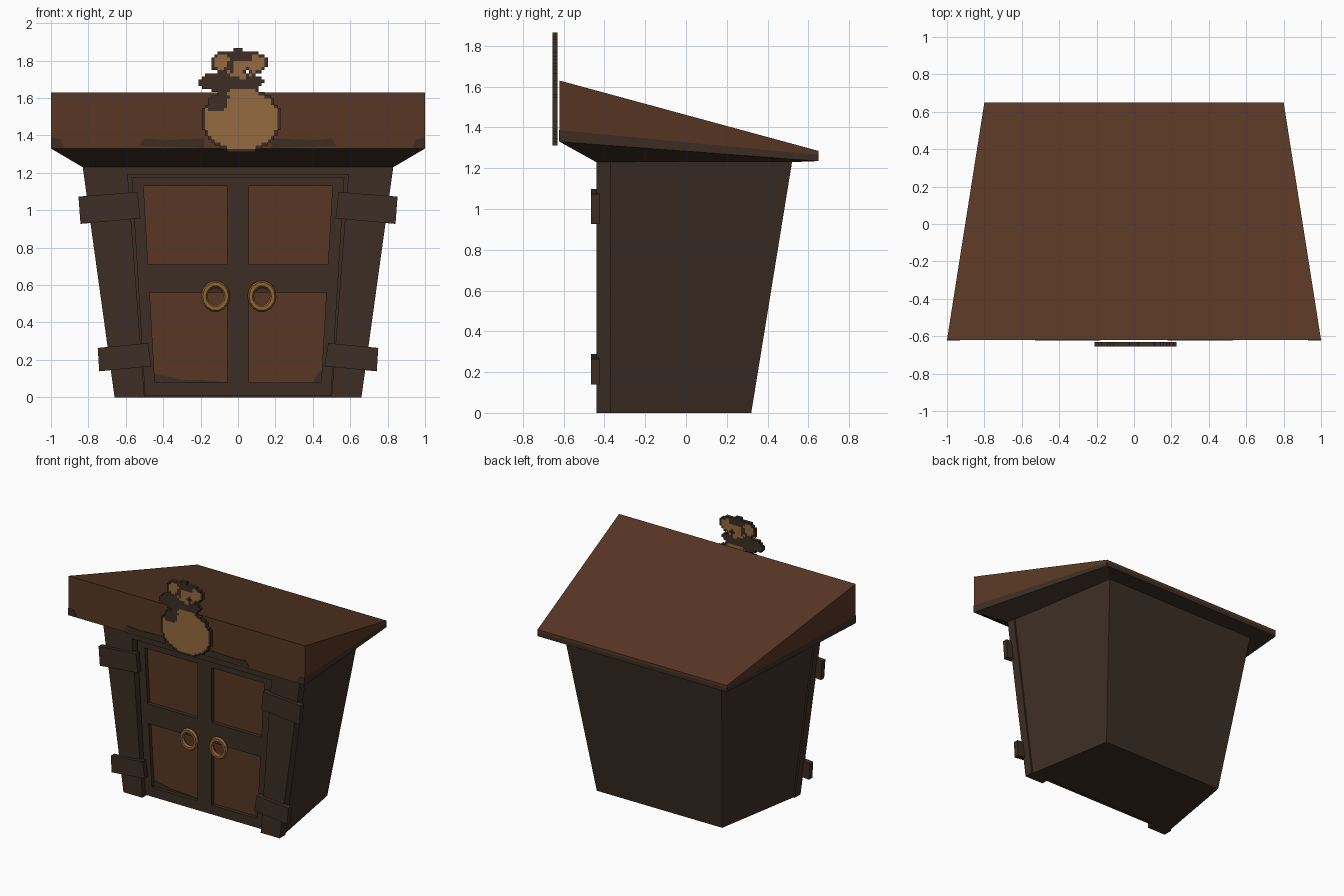
import bpy, bmesh, math

if "Cube" in bpy.data.objects:
    bpy.data.objects.remove(bpy.data.objects["Cube"])


def material(name, rgb):
    m = bpy.data.materials.new(name)
    m.diffuse_color = (*rgb, 1)
    m.use_nodes = True
    m.node_tree.nodes["Principled BSDF"].inputs["Base Color"].default_value = m.diffuse_color
    return m


DARK = material("dark_wood", (0.046, 0.027, 0.018))
BROWN = material("red_brown_wood", (0.099, 0.038, 0.018))
TAN = material("tan_cloth", (0.30, 0.148, 0.050))
BRASS = material("old_brass", (0.27, 0.125, 0.035))


def finish(name, bm, mats):
    bmesh.ops.remove_doubles(bm, verts=bm.verts, dist=1e-5)
    bmesh.ops.recalc_face_normals(bm, faces=bm.faces)
    me = bpy.data.meshes.new(name)
    bm.to_mesh(me)
    bm.free()
    for m in mats:
        me.materials.append(m)
    ob = bpy.data.objects.new(name, me)
    bpy.context.collection.objects.link(ob)
    return ob


def prism(name, pts, y0, y1, mat):
    """Front-view outline (x, z) extruded from y0 to y1."""
    bm = bmesh.new()
    a = [bm.verts.new((x, y0, z)) for x, z in pts]
    b = [bm.verts.new((x, y1, z)) for x, z in pts]
    bm.faces.new(a)
    bm.faces.new(b[::-1])
    for i in range(len(pts)):
        j = (i + 1) % len(pts)
        bm.faces.new((a[i], b[i], b[j], a[j]))
    return finish(name, bm, [mat])


def both(name, pts, y0, y1, mat):
    """The same prism on the right and the left side."""
    prism(name + "_right", pts, y0, y1, mat)
    prism(name + "_left", [(-x, z) for x, z in pts], y0, y1, mat)


def loft(name, rings, mats, rule):
    """Stack of four-cornered rings, front-left corner first."""
    bm = bmesh.new()
    vs = [[bm.verts.new(p) for p in r] for r in rings]
    bm.faces.new(vs[0])
    bm.faces.new(vs[-1]).material_index = rule(len(rings), 0)
    for k in range(len(rings) - 1):
        for i in range(4):
            j = (i + 1) % 4
            f = bm.faces.new((vs[k][i], vs[k][j], vs[k + 1][j], vs[k + 1][i]))
            f.material_index = rule(k, i)
    return finish(name, bm, mats)


def ring(fx, fy, fz, bx, by, bz):
    return [(-fx, fy, fz), (fx, fy, fz), (bx, by, bz), (-bx, by, bz)]


# Cabinet body, tapering downwards and towards the back
loft("cabinet_body",
     [ring(0.648, -0.37, 0, 0.53, 0.32, 0), ring(0.818, -0.37, 1.23, 0.665, 0.52, 1.23)],
     [DARK], lambda k, i: 0)

# Front frame around the door opening
prism("front_frame",
      [(-0.66, 0), (-0.83, 1.23), (0.83, 1.23), (0.66, 0),
       (0.50, 0), (0.59, 1.19), (-0.59, 1.19), (-0.50, 0)], -0.44, -0.37, DARK)

# Roof: sloped underside, dark lower edge on sides and back, brown above
loft("roof",
     [ring(0.83, -0.44, 1.23, 0.665, 0.52, 1.23),
      ring(1.0, -0.62, 1.33, 0.80, 0.65, 1.235),
      ring(1.0, -0.62, 1.387, 0.80, 0.65, 1.265),
      ring(1.0, -0.62, 1.63, 0.80, 0.65, 1.285)],
     [DARK, BROWN],
     lambda k, i: 1 if k >= 2 or (k == 1 and i == 0) else 0)

# Dark worn patches along the lower edge of the roof front
both("roof_wear_corner", [(0.93, 1.333), (1.0, 1.333), (1.0, 1.387), (0.95, 1.38)], -0.624, -0.619, DARK)
both("roof_wear_middle", [(0.18, 1.333), (0.53, 1.343), (0.50, 1.385), (0.40, 1.375), (0.18, 1.385)],
     -0.624, -0.619, DARK)


# Door leaves: stiles, rails and recessed panels
def outer(z):
    return 0.50 + 0.09 * z / 1.19


def edge(z):
    return 0.44 + 0.065 * z / 1.13


both("door_outer_stile", [(edge(0.01), 0.01), (outer(0.01) - 0.003, 0.01),
                          (outer(1.17) - 0.02, 1.175), (edge(1.175), 1.175)], -0.405, -0.36, DARK)
prism("door_middle_stile", [(-0.06, 0.01), (0.06, 0.01), (0.06, 1.175), (-0.06, 1.175)],
      -0.405, -0.36, DARK)
for label, z0, z1 in (("bottom", 0.01, 0.08), ("middle", 0.56, 0.71), ("top", 1.13, 1.175)):
    both("door_%s_rail" % label, [(0.06, z0), (edge(z0), z0), (edge(z1), z1), (0.06, z1)],
         -0.405, -0.36, DARK)
for label, z0, z1 in (("lower", 0.08, 0.56), ("upper", 0.71, 1.13)):
    both("door_%s_panel" % label, [(0.06, z0), (edge(z0), z0), (edge(z1), z1), (0.06, z1)],
         -0.376, -0.365, BROWN)
prism("panel_wear_left", [(-0.445, 0.08), (-0.06, 0.08), (-0.15, 0.09), (-0.30, 0.095), (-0.447, 0.125)],
      -0.379, -0.374, DARK)
prism("panel_wear_right", [(0.40, 0.08), (0.445, 0.08), (0.448, 0.15), (0.42, 0.12)],
      -0.379, -0.374, DARK)

# Hinge straps
both("upper_hinge", [(0.537, 1.098), (0.853, 1.073), (0.842, 0.927), (0.522, 0.957)], -0.465, -0.425, DARK)
both("lower_hinge", [(0.482, 0.290), (0.75, 0.264), (0.742, 0.139), (0.463, 0.166)], -0.465, -0.425, DARK)

# Ring handles
for side, x in (("left", -0.12), ("right", 0.128)):
    bpy.ops.mesh.primitive_torus_add(location=(x, -0.418, 0.54), rotation=(math.pi / 2, 0, 0),
                                     major_segments=14, minor_segments=6,
                                     major_radius=0.062, minor_radius=0.018)
    ob = bpy.context.object
    ob.name = "ring_handle_" + side
    ob.scale = (0.97, 1.06, 1)
    ob.data.materials.append(BRASS)


# Sack sign: stepped plate made from square cells
def inside(x, z, ellipses):
    return any(((x - cx) / rx) ** 2 + ((z - cz) / rz) ** 2 < 1 for cx, cz, rx, rz in ellipses)


SHAPE = [(0.017, 1.483, 0.215, 0.174), (-0.035, 1.685, 0.17, 0.062),
         (-0.075, 1.79, 0.075, 0.055), (0.0, 1.80, 0.07, 0.06), (0.09, 1.79, 0.075, 0.055)]
CLOTH = [(0.02, 1.483, 0.205, 0.165), (-0.085, 1.795, 0.05, 0.04),
         (0.025, 1.755, 0.085, 0.05), (0.10, 1.79, 0.055, 0.045)]
SHADE = [(-0.12, 1.61, 0.07, 0.085), (0.055, 1.83, 0.02, 0.03), (-0.04, 1.775, 0.012, 0.05)]
C, X0, Z0 = 0.0168, -0.210, 1.312
cells = {(i, j) for i in range(27) for j in range(33)
         if inside(X0 + (i + .5) * C, Z0 + (j + .5) * C, SHAPE)}
bm = bmesh.new()
YF, YB = -0.655, -0.63
for i, j in sorted(cells):
    xa, xb, za, zb = X0 + i * C, X0 + (i + 1) * C, Z0 + j * C, Z0 + (j + 1) * C
    cx, cz = (xa + xb) / 2, (za + zb) / 2
    sides = {(-1, 0): ((xa, za), (xa, zb)), (1, 0): ((xb, za), (xb, zb)),
             (0, -1): ((xa, za), (xb, za)), (0, 1): ((xa, zb), (xb, zb))}
    open_sides = [s for d, s in sides.items() if (i + d[0], j + d[1]) not in cells]
    tan = inside(cx, cz, CLOTH) and not inside(cx, cz, SHADE) and not open_sides
    quads = [[(x, y, z) for x, z in ((xa, za), (xb, za), (xb, zb), (xa, zb))] for y in (YF, YB)]
    quads += [[(p[0], YF, p[1]), (q[0], YF, q[1]), (q[0], YB, q[1]), (p[0], YB, p[1])]
              for p, q in open_sides]
    for quad in quads:
        bm.faces.new([bm.verts.new(v) for v in quad]).material_index = int(tan)
finish("sack_sign", bm, [DARK, TAN])
